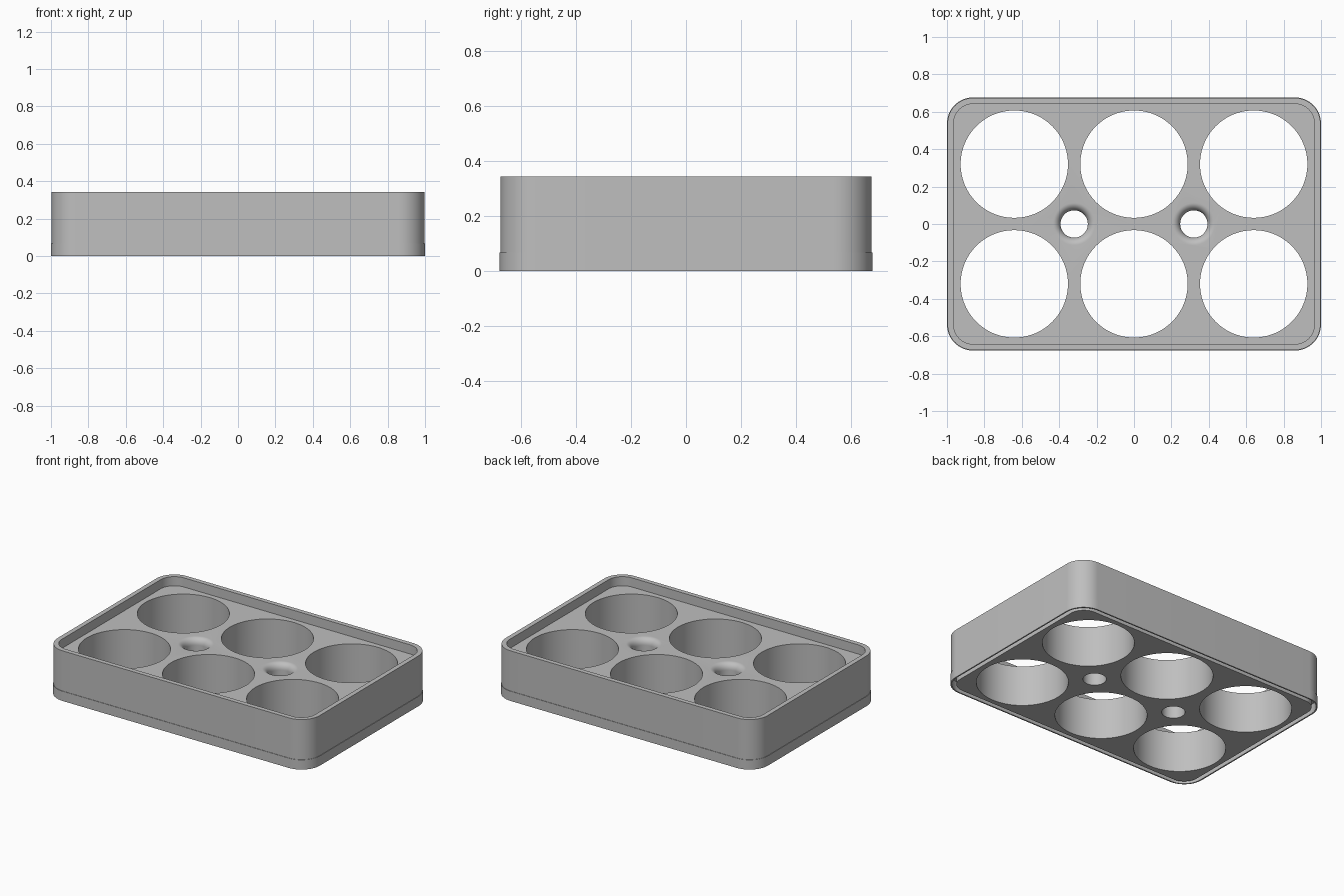
import bpy, bmesh, math

if "Cube" in bpy.data.objects:
    bpy.data.objects.remove(bpy.data.objects["Cube"])

HX, HY, R = 1.0, 0.677, 0.14      # outer half sizes and corner radius
TOP, FLOOR, STEP = 0.343, 0.28, 0.067

grey = bpy.data.materials.new("light grey")
grey.diffuse_color = (0.52, 0.52, 0.52, 1)
grey.use_nodes = True
grey.node_tree.nodes["Principled BSDF"].inputs["Base Color"].default_value = grey.diffuse_color


def make_object(name, bm):
    bmesh.ops.recalc_face_normals(bm, faces=bm.faces)
    mesh = bpy.data.meshes.new(name)
    bm.to_mesh(mesh)
    bm.free()
    mesh.materials.append(grey)
    ob = bpy.data.objects.new(name, mesh)
    bpy.context.collection.objects.link(ob)
    return ob


def rounded_loop(bm, inset, z, n=16):
    """Rounded rectangle of vertices, inset from the outer outline."""
    r = R - inset
    verts = []
    for q, (sx, sy) in enumerate([(1, 1), (-1, 1), (-1, -1), (1, -1)]):
        for i in range(n + 1):
            a = (q + i / n) * math.pi / 2
            verts.append(bm.verts.new((sx * (HX - R) + r * math.cos(a),
                                       sy * (HY - R) + r * math.sin(a), z)))
    return verts


def bridge(bm, a, b):
    for i in range(len(a)):
        j = (i + 1) % len(a)
        bm.faces.new((a[i], a[j], b[j], b[i]))


def stacked(name, profile, closed):
    """Sweep an (inset, z) profile around the rounded rectangle."""
    bm = bmesh.new()
    loops = [rounded_loop(bm, *p) for p in profile]
    for a, b in zip(loops, loops[1:]):
        bridge(bm, a, b)
    if closed:
        bridge(bm, loops[-1], loops[0])
    else:
        bm.faces.new(loops[0])
        bm.faces.new(loops[-1])
    return make_object(name, bm)


def turned(name, profile, x, y, n=96):
    """Solid of revolution from an (r, z) profile."""
    bm = bmesh.new()
    rings = [[bm.verts.new((x + r * math.cos(2 * math.pi * i / n),
                            y + r * math.sin(2 * math.pi * i / n), z))
              for i in range(n)] for r, z in profile]
    for a, b in zip(rings, rings[1:]):
        bridge(bm, a, b)
    bm.faces.new(rings[0])
    bm.faces.new(rings[-1])
    return make_object(name, bm)


def smooth(ob, angle):
    bpy.ops.object.select_all(action='DESELECT')
    ob.select_set(True)
    bpy.context.view_layer.objects.active = ob
    bpy.ops.object.shade_smooth_by_angle(angle=math.radians(angle))


# Tray body: bottom plug, ledge, outer wall, top rim and recessed floor
tray = stacked("tray_body", [(0.037, 0), (0.037, STEP - 0.002), (0.003, STEP - 0.002),
                             (0.003, TOP), (0.035, TOP), (0.035, FLOOR)], False)

# Six large round wells
cutters = [turned("well_cutter", [(0.287, -0.1), (0.287, 0.5)], x, y)
           for x in (-0.64, 0, 0.64) for y in (-0.32, 0.32)]

# Two small through holes with a rounded mouth at the floor
mouth = [(0.073, -0.1)]
for i in range(11):
    a = i / 10 * math.pi / 2
    mouth.append((0.073 + 0.04 * (1 - math.cos(a)), FLOOR - 0.045 * (1 - math.sin(a))))
mouth.append((0.113, 0.4))
cutters += [turned("finger_hole_cutter", mouth, x, 0) for x in (-0.32, 0.32)]

for c in cutters:
    mod = tray.modifiers.new("cut", 'BOOLEAN')
    mod.operation = 'DIFFERENCE'
    mod.solver = 'EXACT'
    mod.object = c
    bpy.context.view_layer.objects.active = tray
    bpy.ops.object.modifier_apply(modifier=mod.name)
    bpy.data.objects.remove(c, do_unlink=True)
smooth(tray, 30)

# Thin skirt around the foot, leaving a groove beside the plug
skirt = stacked("base_skirt", [(0, 0), (0, STEP), (0.009, STEP), (0.009, 0)], True)
smooth(skirt, 30)
